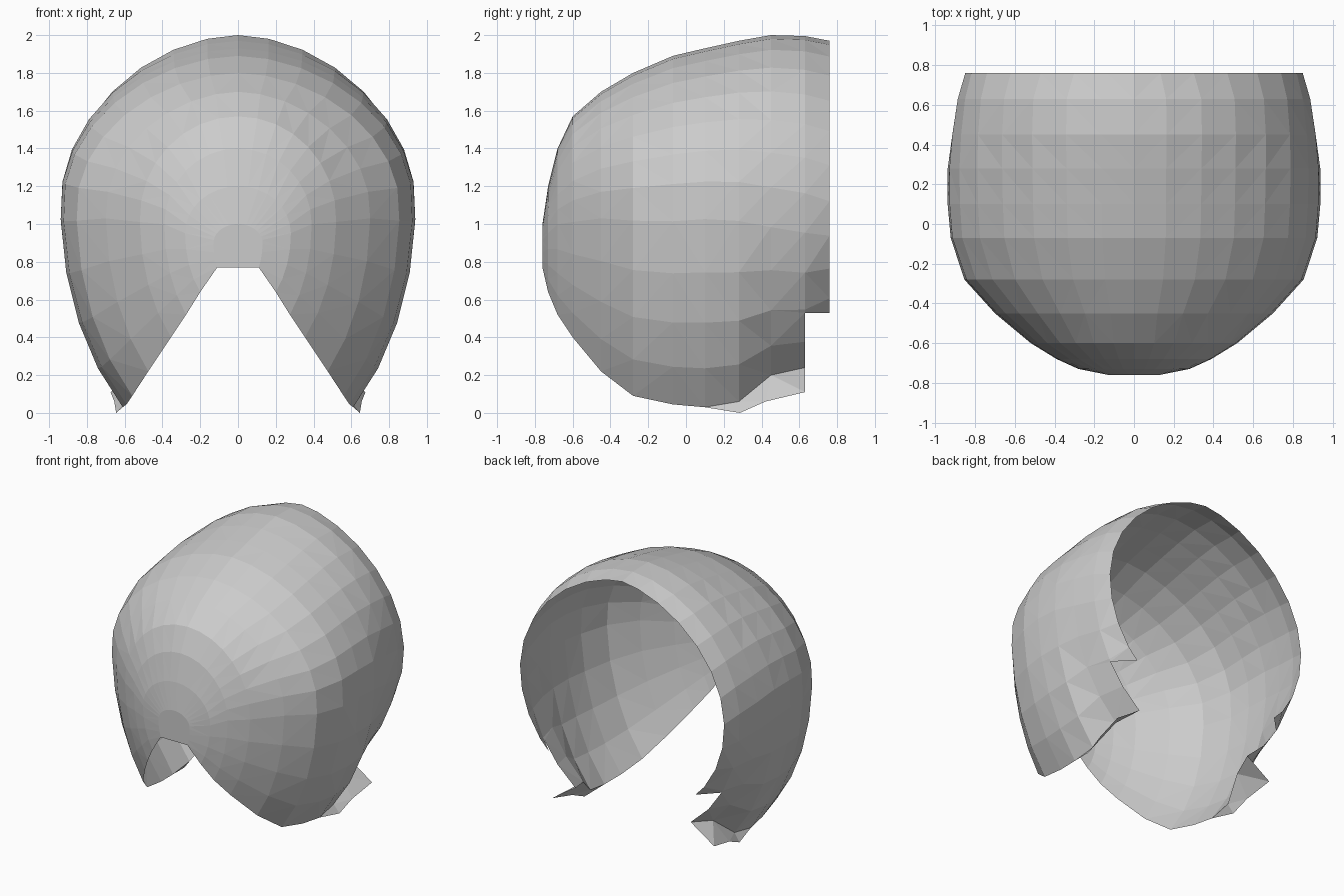
import bpy, bmesh, math

if "Cube" in bpy.data.objects:
    bpy.data.objects.remove(bpy.data.objects["Cube"])

HALF = 12  # segments per side of each arch

# Arch slices from front to back: y, half width, top z, widest z, end x, end z
SLICES = [
    (-0.76, 0.13, 1.00, 0.90, 0.11, 0.77),
    (-0.73, 0.28, 1.20, 0.95, 0.20, 0.64),
    (-0.68, 0.39, 1.40, 1.00, 0.275, 0.52),
    (-0.60, 0.52, 1.57, 1.03, 0.355, 0.40),
    (-0.45, 0.70, 1.70, 1.06, 0.475, 0.22),
    (-0.28, 0.855, 1.80, 1.08, 0.56, 0.09),
    (-0.07, 0.925, 1.89, 1.10, 0.59, 0.045),
    (0.10, 0.94, 1.93, 1.10, 0.61, 0.03),
    (0.28, 0.94, 1.97, 1.10, 0.60, 0.06),
    (0.45, 0.92, 2.00, 1.10, 0.54, 0.20),
    (0.63, 0.89, 1.995, 1.10, 0.48, 0.24),
    (0.76, 0.85, 1.97, 1.10, 0.40, 0.37),
]


def arch(bm, y, w, top, mid, ex, ez):
    """One open elliptical arch, slightly pointed on top, ending at (+-ex, ez)."""
    drop = (mid - ez) / math.sqrt(1 - (ex / w) ** 2)
    end = math.pi - math.asin(ex / w)
    power = 1.22 if y > 0.7 else 1.1 if y > -0.5 else 1.0
    row = []
    for i in range(-HALF, HALF + 1):
        t = end * i / HALF
        c, s = math.cos(t), math.sin(t)
        if c > 0:
            z = mid + c * (top - mid)
            s = math.copysign(abs(s) ** power, s)
        else:
            z = mid + c * drop
        row.append(bm.verts.new((w * s, y, z)))
    return row


bm = bmesh.new()
rows = [arch(bm, *s) for s in SLICES]

# Front patch and rounded shell
bm.faces.new(rows[0])
for a, b in zip(rows, rows[1:]):
    for i in range(2 * HALF):
        bm.faces.new((a[i], a[i + 1], b[i + 1], b[i]))

# Outward flare at the lower rear tips
for side, idx in ((-1, 0), (1, -1)):
    rim = [rows[k][idx] for k in (7, 8, 9, 10)]
    lip = [bm.verts.new((side * x, y, z)) for x, y, z in
           ((0.645, 0.285, 0.0), (0.655, 0.42, 0.06), (0.675, 0.63, 0.11))]
    bm.faces.new((rim[0], rim[1], lip[0]))
    for k in range(2):
        bm.faces.new((rim[k + 1], rim[k + 2], lip[k + 1], lip[k]))

# Stepped cut at the lower rear edge
rear = [f for f in bm.faces if f.calc_center_median().y > 0.64]
geom = set(rear)
for f in rear:
    geom.update(f.edges)
    geom.update(f.verts)
bmesh.ops.bisect_plane(bm, geom=list(geom), dist=1e-5,
                       plane_co=(0, 0, 0.53), plane_no=(0, 0, 1))
low = [f for f in bm.faces
       if f.calc_center_median().y > 0.64 and f.calc_center_median().z < 0.53]
bmesh.ops.delete(bm, geom=low, context='FACES')

# Flat triangular facets, facing outward
bmesh.ops.triangulate(bm, faces=bm.faces[:])
bmesh.ops.recalc_face_normals(bm, faces=bm.faces[:])
front = min(bm.faces, key=lambda f: f.calc_center_median().y)
if front.normal.y > 0:
    bmesh.ops.reverse_faces(bm, faces=bm.faces[:])

mesh = bpy.data.meshes.new("head_shell")
bm.to_mesh(mesh)
bm.free()
bpy.context.collection.objects.link(bpy.data.objects.new("head_shell", mesh))
